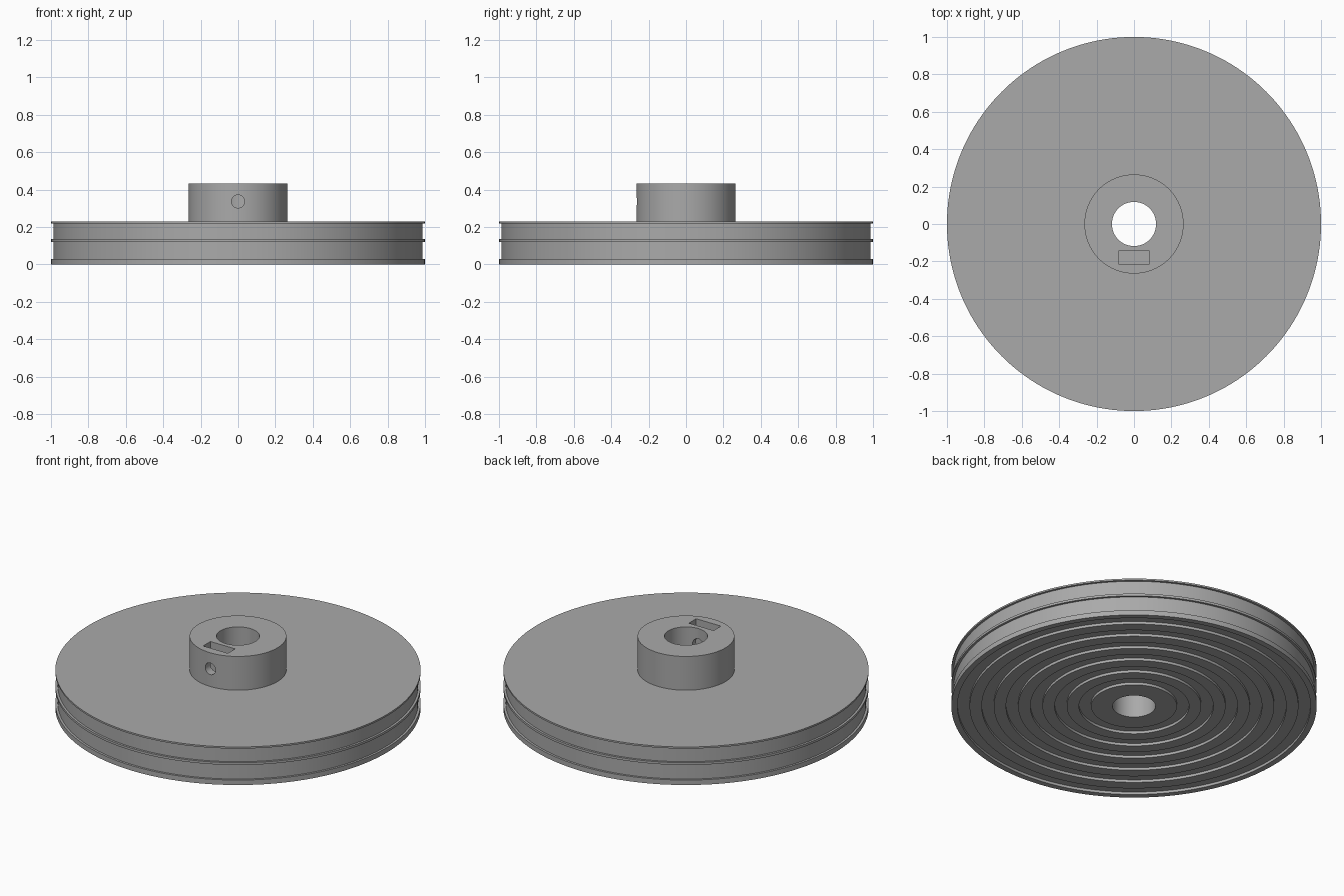
import bpy, bmesh, math
from mathutils import Matrix

SEGMENTS = 160

cube = bpy.data.objects.get("Cube")
if cube:
    bpy.data.objects.remove(cube, do_unlink=True)

grey = bpy.data.materials.new("plain grey")
grey.use_nodes = True
COLOUR = (0.4, 0.4, 0.4, 1)
grey.diffuse_color = COLOUR
grey.node_tree.nodes["Principled BSDF"].inputs["Base Color"].default_value = COLOUR


def make_object(name, bm):
    bmesh.ops.recalc_face_normals(bm, faces=bm.faces)
    mesh = bpy.data.meshes.new(name)
    bm.to_mesh(mesh)
    bm.free()
    mesh.materials.append(grey)
    obj = bpy.data.objects.new(name, mesh)
    bpy.context.collection.objects.link(obj)
    return obj


def lathe(name, profile):
    """Revolve a closed (radius, height) outline about the z axis."""
    bm = bmesh.new()
    verts = [bm.verts.new((r, 0, z)) for r, z in profile]
    edges = [bm.edges.new((a, b)) for a, b in zip(verts, verts[1:] + verts[:1])]
    bmesh.ops.spin(bm, geom=verts + edges, axis=(0, 0, 1), cent=(0, 0, 0),
                   angle=math.tau, steps=SEGMENTS, use_merge=True)
    bmesh.ops.remove_doubles(bm, verts=bm.verts, dist=1e-5)
    return make_object(name, bm)


def smooth(obj):
    bpy.ops.object.select_all(action="DESELECT")
    obj.select_set(True)
    bpy.context.view_layer.objects.active = obj
    bpy.ops.object.shade_smooth_by_angle(angle=math.radians(30))


def cut(obj, cutter):
    mod = obj.modifiers.new(cutter.name, "BOOLEAN")
    mod.operation = "DIFFERENCE"
    mod.solver = "EXACT"
    mod.object = cutter
    bpy.context.view_layer.objects.active = obj
    bpy.ops.object.modifier_apply(modifier=mod.name)
    bpy.data.objects.remove(cutter, do_unlink=True)


BORE, HUB, RIM, GROOVE = 0.118, 0.265, 1.0, 0.987
DISC_TOP, HUB_TOP = 0.23, 0.434

# Disc: ringed underside, then a rim with two belt grooves
outline = [(BORE, DISC_TOP), (BORE, 0)]
pitch, depth = 0.0665, 0.016
for i in range(6):
    inner = 0.235 + 2 * i * pitch
    outer = inner + pitch
    outline += [(inner, 0), (inner, depth), (outer, depth), (outer, 0)]
outline += [(RIM, 0)]
for low, high in ((0.03, 0.121), (0.135, 0.22)):
    outline += [(RIM, low), (GROOVE, low), (GROOVE, high), (RIM, high)]
outline += [(RIM, DISC_TOP)]
disc = lathe("pulley_disc", outline)

# Hub collar with the same bore
hub = lathe("hub_collar", [(BORE, DISC_TOP), (HUB, DISC_TOP),
                           (HUB, HUB_TOP), (BORE, HUB_TOP)])

# Nut slot in the hub top
bm = bmesh.new()
bmesh.ops.create_cube(bm, size=1, matrix=Matrix.Translation((0, -0.18, 0.352))
                      @ Matrix.Diagonal((0.166, 0.07, 0.2, 1)))
cut(hub, make_object("nut_slot_cutter", bm))

# Set screw hole from the front face into the bore
bm = bmesh.new()
bmesh.ops.create_cone(bm, cap_ends=True, segments=32, radius1=0.035, radius2=0.035,
                      depth=0.3, matrix=Matrix.Translation((0, -0.2, 0.337))
                      @ Matrix.Rotation(math.pi / 2, 4, "X"))
cut(hub, make_object("screw_hole_cutter", bm))

for part in (disc, hub):
    smooth(part)
